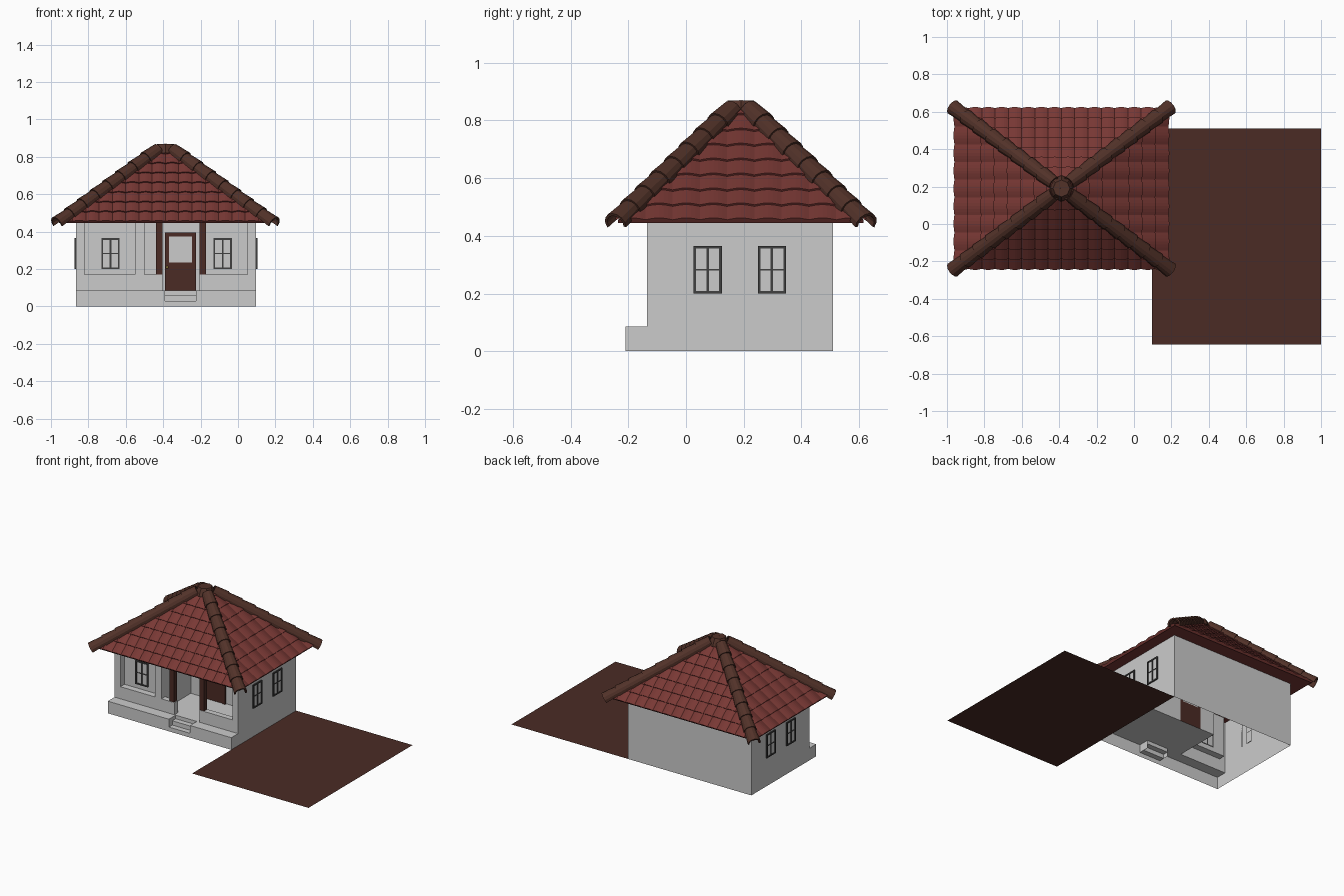
import bpy, bmesh, math
from mathutils import Vector, Matrix

if "Cube" in bpy.data.objects:
    bpy.data.objects.remove(bpy.data.objects["Cube"])

def mat(name, rgb):
    m = bpy.data.materials.new(name)
    m.diffuse_color = (*rgb, 1)
    m.use_nodes = True
    m.node_tree.nodes["Principled BSDF"].inputs["Base Color"].default_value = m.diffuse_color
    return m

TILE = mat("tile_red", (0.19, 0.04, 0.035))
WOOD = mat("dark_wood", (0.07, 0.024, 0.018))
CAP = mat("ridge_brown", (0.085, 0.032, 0.022))
FRAME = mat("frame_dark", (0.05, 0.05, 0.05))
GLASS = mat("glass_pale", (0.55, 0.55, 0.55))
BRASS = mat("brass", (0.5, 0.35, 0.08))

def finish(name, bm, material=None, recalc=True):
    bmesh.ops.remove_doubles(bm, verts=bm.verts, dist=1e-5)
    if recalc:
        bmesh.ops.recalc_face_normals(bm, faces=bm.faces)
    me = bpy.data.meshes.new(name)
    bm.to_mesh(me)
    bm.free()
    ob = bpy.data.objects.new(name, me)
    bpy.context.collection.objects.link(ob)
    if material:
        me.materials.append(material)
    return ob

def block(bm, x0, x1, y0, y1, z0, z1):
    """Box, or a single flat panel when one pair of limits is equal."""
    lo, hi = (x0, y0, z0), (x1, y1, z1)
    flat = [k for k in range(3) if lo[k] == hi[k]]
    for k in flat or range(3):
        a, b = [i for i in range(3) if i != k]
        for side in ((lo,) if flat else (lo, hi)):
            pts = []
            for p, q in ((lo, lo), (hi, lo), (hi, hi), (lo, hi)):
                v = [0, 0, 0]
                v[k], v[a], v[b] = side[k], p[a], q[b]
                pts.append(bm.verts.new(v))
            bm.faces.new(pts)

def part(name, material, *blocks):
    bm = bmesh.new()
    for b in blocks:
        block(bm, *b)
    return finish(name, bm, material)

# main dimensions
L, R, F, B, P = -0.865, 0.095, -0.135, 0.51, -0.21
BASE, SILL, TOP = 0.085, 0.17, 0.45
S0, S1 = -0.39, -0.225        # steps and door
N0, N1, NY = -0.82, -0.55, -0.09   # window niche
V0, V1, VY = -0.5, 0.05, 0.19      # veranda

# hollow outer walls
part("walls", None,
     (L, L, F, B, 0, TOP), (R, R, F, B, 0, TOP), (L, R, B, B, 0, TOP),
     (L, N0, F, F, BASE, TOP), (N0, N1, F, F, BASE, SILL),
     (N1, V0, F, F, BASE, TOP), (V1, R, F, F, BASE, TOP),
     (N0, N1, NY, NY, SILL, TOP), (N0, N1, F, NY, SILL, SILL),
     (N0, N0, F, NY, SILL, TOP), (N1, N1, F, NY, SILL, TOP),
     (V0, V1, F, VY, BASE, BASE), (V0, V1, VY, VY, BASE, TOP),
     (V0, V0, F, VY, BASE, TOP), (V1, V1, F, VY, BASE, TOP))

# plinth with steps cut into it
M = (P + F) / 2
part("plinth", None,
     (L, L, P, F, 0, BASE), (R, R, P, F, 0, BASE),
     (L, S0, P, P, 0, BASE), (S1, R, P, P, 0, BASE),
     (L, S0, P, F, BASE, BASE), (S1, R, P, F, BASE, BASE),
     (S0, S0, P, F, 0.03, BASE), (S1, S1, P, F, 0.03, BASE))
part("steps", None,
     (S0, S1, P, P, 0, 0.03), (S0, S1, P, M, 0.03, 0.03),
     (S0, S1, M, M, 0.03, 0.06), (S0, S1, M, F, 0.06, 0.06),
     (S0, S1, F, F, 0.06, BASE))

# veranda parapets and posts
part("parapets", None, (V0, -0.4, F, -0.095, BASE, SILL),
     (-0.205, V1, F, -0.095, BASE, SILL))
for name, x in (("left_post", -0.422), ("right_post", -0.188)):
    part(name, WOOD, (x - 0.017, x + 0.017, -0.132, -0.098, SILL, TOP))

# windows: built facing -y, then turned and placed
def window(name, x, y, angle, z0=0.2, z1=0.365, w=0.049, t=0.0045):
    zm = (z0 + z1) / 2
    frame = part(name + "_frame", FRAME,
                 (-w, -w + 2*t, -0.008, 0, z0, z1), (w - 2*t, w, -0.008, 0, z0, z1),
                 (-w, w, -0.008, 0, z0, z0 + 2*t), (-w, w, -0.008, 0, z1 - 2*t, z1),
                 (-t, t, -0.007, 0, z0, z1), (-w, w, -0.007, 0, zm - t/2, zm + t/2))
    pane = part(name + "_glass", GLASS, (-w, w, -0.003, -0.003, z0, z1))
    for ob in (frame, pane):
        ob.matrix_world = Matrix.Translation((x, y, 0)) @ Matrix.Rotation(angle, 4, 'Z')

window("niche_window", -0.682, NY, 0)
window("veranda_window", -0.082, VY, 0)
for i, y in enumerate((0.075, 0.298)):
    window(f"right_window_{i}", R, y, math.pi / 2)
    window(f"left_window_{i}", L, y, -math.pi / 2)

# door with glazed upper half
D = VY - 0.014
part("door", WOOD,
     (S0, S0 + 0.022, D, VY, BASE, 0.395), (S1 - 0.022, S1, D, VY, BASE, 0.395),
     (S0, S1, D, VY, 0.375, 0.395), (S0, S1, D, VY, 0.215, 0.235),
     (S0, S1, D + 0.005, VY, BASE, 0.22))
part("door_glass", GLASS, (S0, S1, D + 0.008, D + 0.008, 0.235, 0.375))
bm = bmesh.new()
bmesh.ops.create_uvsphere(bm, u_segments=10, v_segments=6, radius=0.007,
                          matrix=Matrix.Translation((S0 + 0.011, D - 0.006, 0.21)))
finish("door_knob", bm, BRASS)

# roof: four tiled slopes between eaves and apex
APEX = Vector((-0.388, 0.19, 0.865))
HX, HY, ZE = 0.568, 0.425, 0.45
part("soffit", TILE, (APEX.x - HX, APEX.x + HX, APEX.y - HY, APEX.y + HY, TOP, TOP))

def slope(name, out, half, reach, cols, rows=8, sub=6):
    out = Vector(out)
    along = Vector((-out.y, out.x, 0))
    drop = APEX.z - ZE
    normal = (out * drop + Vector((0, 0, reach))).normalized()
    bm = bmesh.new()

    def point(u, t, lift):
        lim = half * (1 - t)
        u = max(-lim, min(lim, u))
        return bm.verts.new(APEX + along * u + out * reach * (1 - t)
                            - Vector((0, 0, drop * (1 - t))) + normal * lift)

    n = cols * sub
    for r in range(rows):
        t0, t1 = r / rows, (r + 1) / rows
        lines = []
        for t, step in ((t0, -0.006), (t0, 0.007), (t1, 0.0)):
            line = []
            for i in range(n + 1):
                wave = abs(math.sin(math.pi * i / sub)) * 0.008 if step >= 0 else 0
                line.append(point(half * (2 * i / n - 1), t, step + wave))
            lines.append(line)
        for a, b in zip(lines, lines[1:]):
            for i in range(n):
                q = (a[i], a[i+1], b[i+1], b[i])
                if (q[0].co - q[1].co).length + (q[2].co - q[3].co).length > 1e-4:
                    bm.faces.new(q)
    bmesh.ops.dissolve_degenerate(bm, dist=1e-5, edges=bm.edges)
    finish(name, bm, TILE, recalc=False)

slope("front_tiles", (0, -1, 0), HX, HY, 16)
slope("back_tiles", (0, 1, 0), HX, HY, 16)
slope("right_tiles", (1, 0, 0), HY, HX, 9)
slope("left_tiles", (-1, 0, 0), HY, HX, 9)

# hip caps: overlapping half-round tiles from apex to each corner
def hip(name, sx, sy, count=8, sides=8):
    foot = Vector((APEX.x + sx * HX, APEX.y + sy * HY, ZE))
    d = (foot - APEX).normalized()
    side = d.cross(Vector((0, 0, 1))).normalized()
    up = side.cross(d)
    start, end = 0.055, (foot - APEX).length + 0.018
    step = (end - start) / count
    bm = bmesh.new()
    for k in range(count):
        rings = []
        for s, r in ((start + k * step - 0.01 * (k > 0), 0.036), (start + (k + 1) * step, 0.043),
                     (start + (k + 1) * step, 0.033), (start + k * step, 0.028)):
            rings.append([bm.verts.new(APEX + d * s
                          + side * r * math.cos(math.pi * (i / sides * 1.2 - 0.1))
                          + up * r * math.sin(math.pi * (i / sides * 1.2 - 0.1)))
                          for i in range(sides + 1)])
        for a, b in zip(rings, rings[1:] + rings[:1]):
            for i in range(sides):
                bm.faces.new((a[i], a[i+1], b[i+1], b[i]))
    finish(name, bm, CAP)

for sx in (-1, 1):
    for sy in (-1, 1):
        hip(f"hip_{'right' if sx > 0 else 'left'}_{'back' if sy > 0 else 'front'}", sx, sy)

# roof finial block where hips meet
bm = bmesh.new()
bmesh.ops.create_cone(bm, cap_ends=True, segments=8, radius1=0.07, radius2=0.045, depth=0.05,
                      matrix=Matrix.Translation((APEX.x, APEX.y, 0.845)))
finish("apex_cap", bm, CAP)

# brown yard beside the house
part("yard", WOOD, (R, 1.0, -0.645, B, 0, 0))
